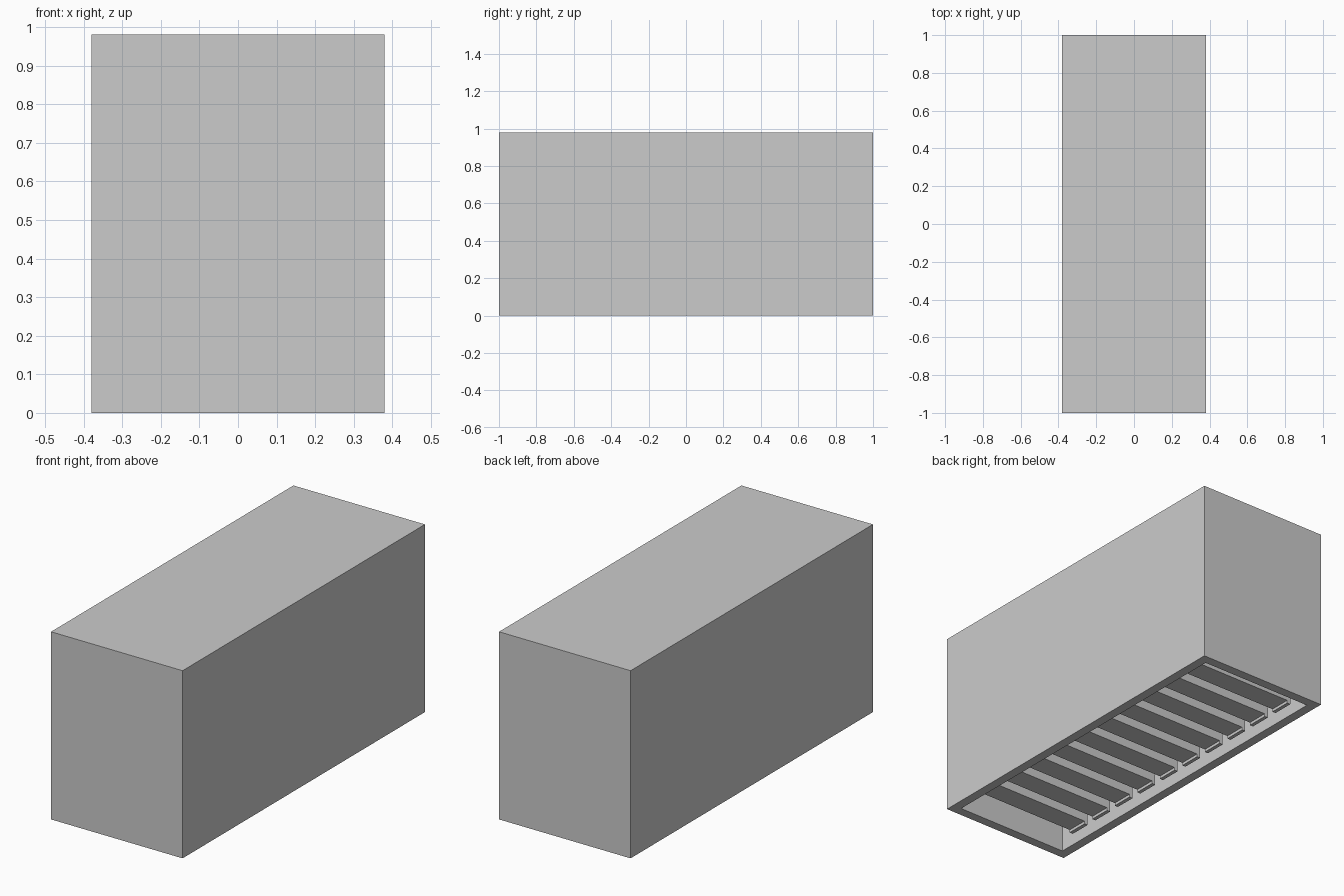
import bpy

if "Cube" in bpy.data.objects:
    bpy.data.objects.remove(bpy.data.objects["Cube"])

W, L, H, T = 0.76, 2.0, 0.98, 0.05   # outer size and wall thickness


def box(name, x0, x1, y0, y1, z0, z1):
    bpy.ops.mesh.primitive_cube_add(size=1, location=((x0 + x1) / 2, (y0 + y1) / 2, (z0 + z1) / 2))
    ob = bpy.context.object
    ob.name = name
    ob.scale = (x1 - x0, y1 - y0, z1 - z0)
    bpy.ops.object.transform_apply(location=False, rotation=False, scale=True)
    return ob


# Outer case, hollowed from below
case = box("case", -W / 2, W / 2, -L / 2, L / 2, 0, H)
cavity = box("cavity_cutter", -W / 2 + T, W / 2 - T, -L / 2 + T, L / 2 - T, -0.1, H - T)
mod = case.modifiers.new("hollow", 'BOOLEAN')
mod.operation = 'DIFFERENCE'
mod.solver = 'EXACT'
mod.object = cavity
bpy.context.view_layer.objects.active = case
bpy.ops.object.modifier_apply(modifier="hollow")
bpy.data.objects.remove(cavity, do_unlink=True)

# Ten upright panels hanging inside, each with slim end bars that reach a little lower
COUNT, PITCH, PANEL = 10, 0.175, 0.115
for i in range(COUNT):
    y = (i - (COUNT - 1) / 2) * PITCH
    h = PANEL / 2
    box(f"panel_{i + 1}", -0.29, 0.29, y - h, y + h, 0.06, 0.9)
    for s, side in ((-1, "left"), (1, "right")):
        xa, xb = sorted((s * 0.29, s * 0.31))
        box(f"end_bar_{side}_{i + 1}", xa, xb, y - h, y + h, 0.045, 0.9)

# Ledges under the lid that carry the panels
for s, side in ((-1, "left"), (1, "right")):
    xa, xb = sorted((s * 0.31, s * (W / 2 - T)))
    box(f"ledge_{side}", xa, xb, -L / 2 + T, L / 2 - T, 0.86, 0.9)
